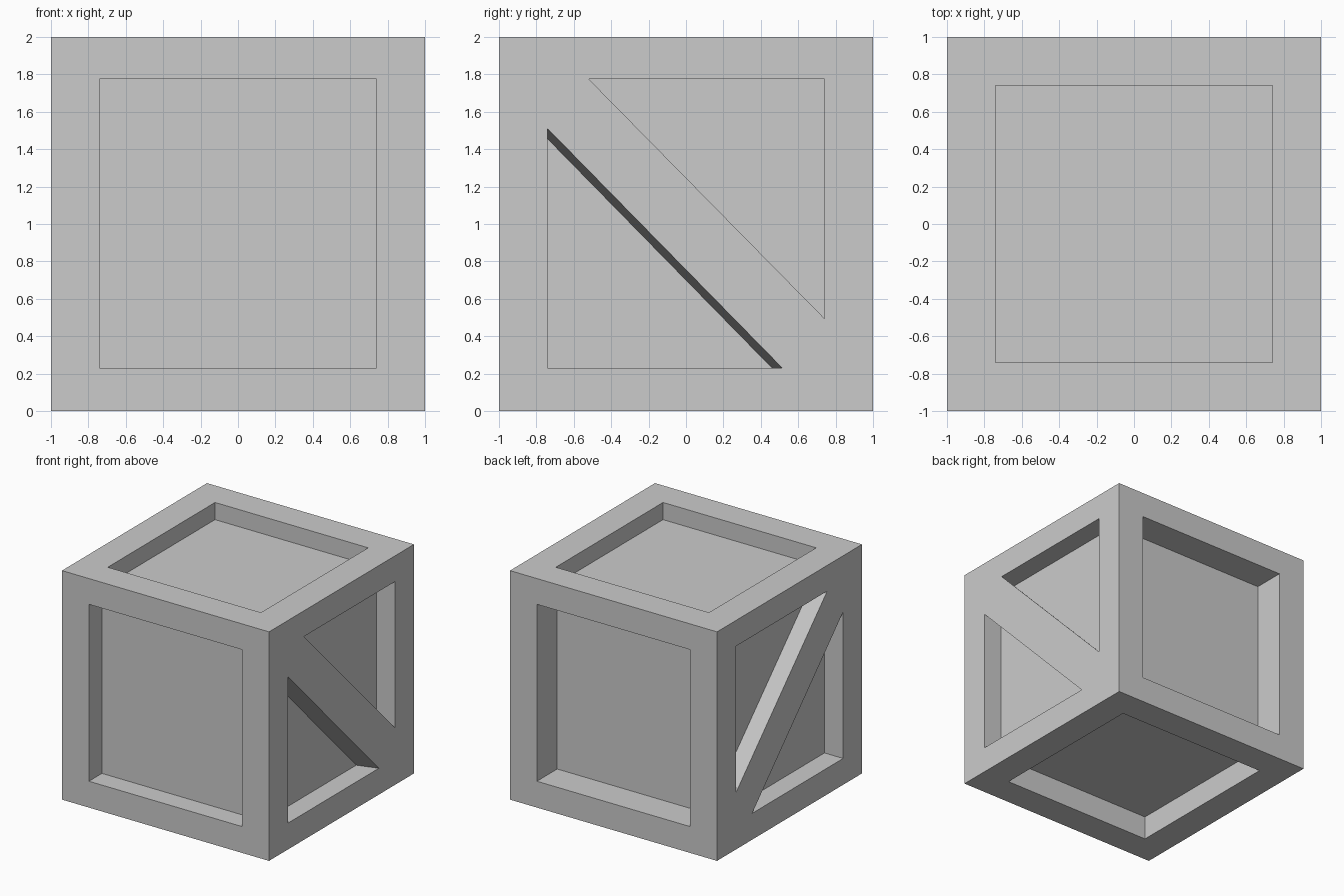
import bpy, bmesh
from mathutils import Vector

if "Cube" in bpy.data.objects:
    bpy.data.objects.remove(bpy.data.objects["Cube"])

IN = 0.74            # half width of the recessed panels
LO, HI = 0.23, 1.775  # bottom and top of the side panels
OVER = 0.1           # how far each cutter sticks out of the crate


def recess(body, name, axis, side, depth, outer, inner=None):
    """Cut a pocket into one face: outline on the face and outline at its floor."""
    inner = inner or outer
    surface = {-1: -1.0, 1: 1.0}[side] if axis < 2 else (2.0 if side > 0 else 0.0)
    bm = bmesh.new()
    rings = []
    for d in (-OVER, depth):
        ring = []
        for o, i in zip(outer, inner):
            p = list(Vector(o).lerp(Vector(i), d / depth))
            p.insert(axis, surface - side * d)
            ring.append(bm.verts.new(p))
        rings.append(ring)
    n = len(outer)
    for ring in rings:
        bm.faces.new(ring)
    for k in range(n):
        j = (k + 1) % n
        bm.faces.new((rings[0][k], rings[0][j], rings[1][j], rings[1][k]))
    bmesh.ops.recalc_face_normals(bm, faces=bm.faces)
    mesh = bpy.data.meshes.new(name)
    bm.to_mesh(mesh)
    bm.free()
    cutter = bpy.data.objects.new(name, mesh)
    bpy.context.collection.objects.link(cutter)
    cutter.hide_render = True
    mod = body.modifiers.new(name, 'BOOLEAN')
    mod.operation = 'DIFFERENCE'
    mod.solver = 'EXACT'
    mod.object = cutter
    bpy.context.view_layer.objects.active = body
    bpy.ops.object.modifier_apply(modifier=mod.name)
    bpy.data.objects.remove(cutter)


# Solid crate block
bpy.ops.mesh.primitive_cube_add(size=2, location=(0, 0, 1))
crate = bpy.context.object
crate.name = "crate"
bpy.ops.object.transform_apply(location=True, rotation=False, scale=False)

# Square panels: front, back, top, bottom
wall = [(-IN, LO), (IN, LO), (IN, HI), (-IN, HI)]
lid = [(-IN, -IN), (IN, -IN), (IN, IN), (-IN, IN)]
recess(crate, "front_panel", 1, -1, 0.18, wall)
recess(crate, "back_panel", 1, 1, 0.28, wall)
recess(crate, "top_panel", 2, 1, 0.15, lid)
recess(crate, "bottom_panel", 2, -1, 0.21, lid)

# Triangular panels either side of the diagonal brace, which tilts slightly down inward
upper_out = [(IN, HI), (-0.52, HI), (IN, 0.495)]
upper_in = [(IN, HI), (-0.573, HI), (IN, 0.44)]
lower_out = [(-IN, LO), (0.515, LO), (-IN, 1.51)]
lower_in = [(-IN, LO), (0.46, LO), (-IN, 1.455)]
for side, label in ((1, "right"), (-1, "left")):
    recess(crate, label + "_upper_panel", 0, side, 0.18, upper_out, upper_in)
    recess(crate, label + "_lower_panel", 0, side, 0.18, lower_out, lower_in)
